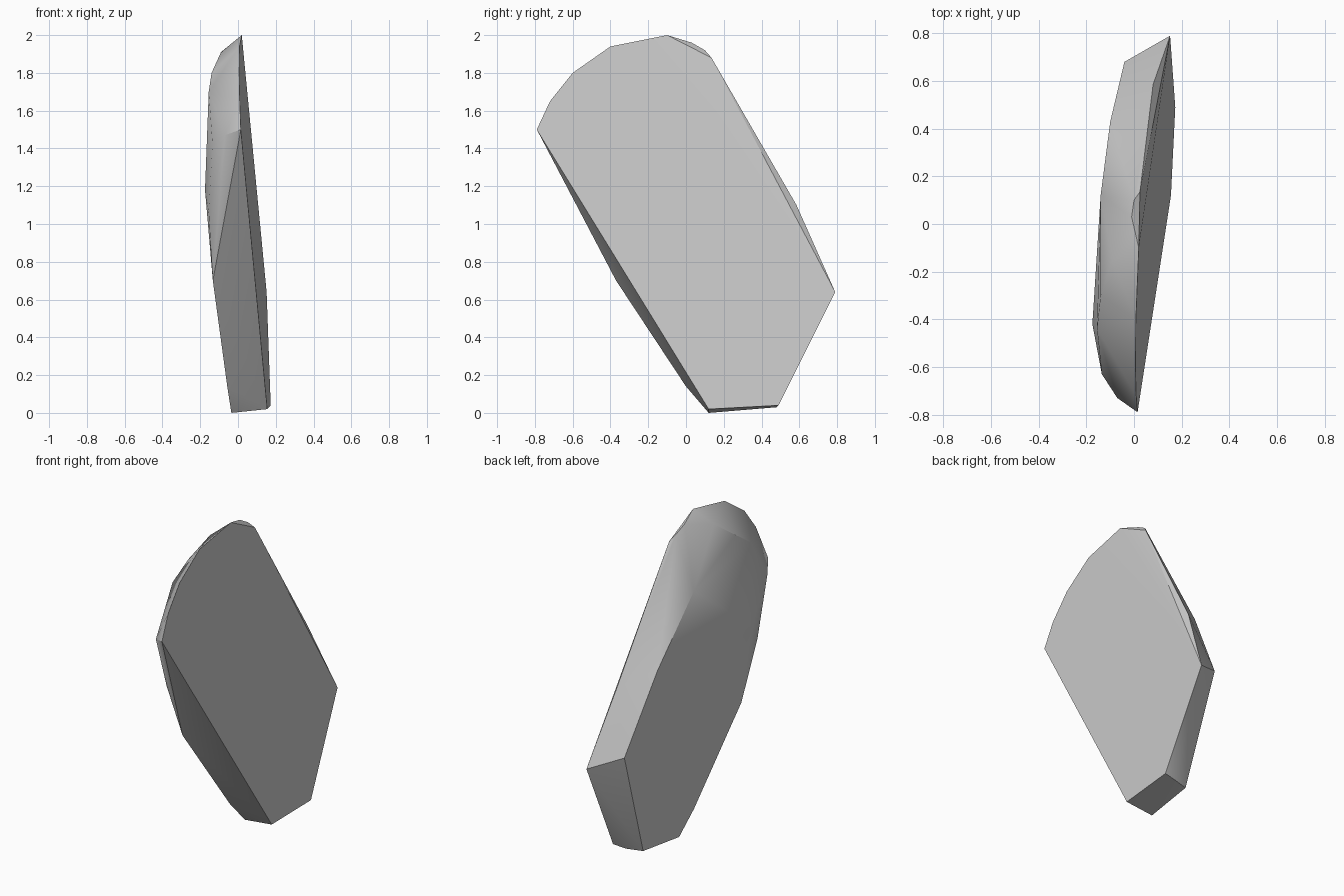
import bpy
import bmesh
import math
from mathutils import Vector

default_cube = bpy.data.objects.get("Cube")
if default_cube:
    bpy.data.objects.remove(default_cube, do_unlink=True)


def make_material(name, colour):
    material = bpy.data.materials.new(name)
    material.use_nodes = True
    material.diffuse_color = colour
    shader = material.node_tree.nodes["Principled BSDF"]
    shader.inputs["Base Color"].default_value = colour
    return material


def on_plane(outline, base, slope_y, slope_z):
    """Lay a side outline of (y, z) pairs onto a slightly tilted plane."""
    return [Vector((base + slope_y * y + slope_z * z, y, z)) for y, z in outline]


def build_slab(name, rims, material):
    """Wrap the rims in one convex shell and merge its coplanar facets."""
    shell = bmesh.new()
    for rim in rims:
        for point in rim:
            shell.verts.new(point)
    result = bmesh.ops.convex_hull(shell, input=shell.verts)
    leftovers = set(result["geom_interior"]) | set(result["geom_unused"])
    loose = [item for item in leftovers if isinstance(item, bmesh.types.BMVert)]
    bmesh.ops.delete(shell, geom=loose, context="VERTS")
    bmesh.ops.dissolve_limit(shell, angle_limit=math.radians(1.5),
                             verts=shell.verts, edges=shell.edges)
    bmesh.ops.recalc_face_normals(shell, faces=shell.faces)
    mesh = bpy.data.meshes.new(name)
    shell.to_mesh(mesh)
    shell.free()
    mesh.materials.append(material)
    slab = bpy.data.objects.new(name, mesh)
    bpy.context.collection.objects.link(slab)
    return slab


# Broad flat face on the +x side
left_face = on_plane(
    [(-.79, 1.5), (-.72, 1.65), (-.6, 1.8), (-.4, 1.94), (-.1, 2),
     (.79, .64), (.49, .04), (.12, .02)],
    base=.15, slope_y=.0524, slope_z=-.0624)

# Opposite flat face on the -x side
right_face = on_plane(
    [(.12, 0), (0, .14), (-.37, .7), (-.42, 1.18), (.43, 1.2), (.68, .72)],
    base=-.046, slope_y=.09, slope_z=-.077)

# Rounded shoulder between the faces, along the top and front
shoulder = [(-.155, -.5, 1.06), (-.07, -.73, 1.47), (-.135, -.63, 1.42),
            (-.155, -.44, 1.7), (-.14, -.3, 1.8), (-.09, -.155, 1.91),
            (-.14, .12, 1.6)]

# Bevelled back edge and the narrow foot
back_edge = [(-.01, .03, 1.96), (0, .1, 1.92), (.025, .135, 1.88), (.08, .585, 1.1)]
foot = [(.09, .48, .03), (-.012, .45, .03)]

grey = make_material("plain grey", (.6, .6, .6, 1))
slab = build_slab("stone_slab", [left_face, right_face, shoulder, back_edge, foot], grey)

# Soft shoulder with crisp rims
bpy.ops.object.select_all(action="DESELECT")
slab.select_set(True)
bpy.context.view_layer.objects.active = slab
bpy.ops.object.shade_smooth_by_angle(angle=math.radians(30))
